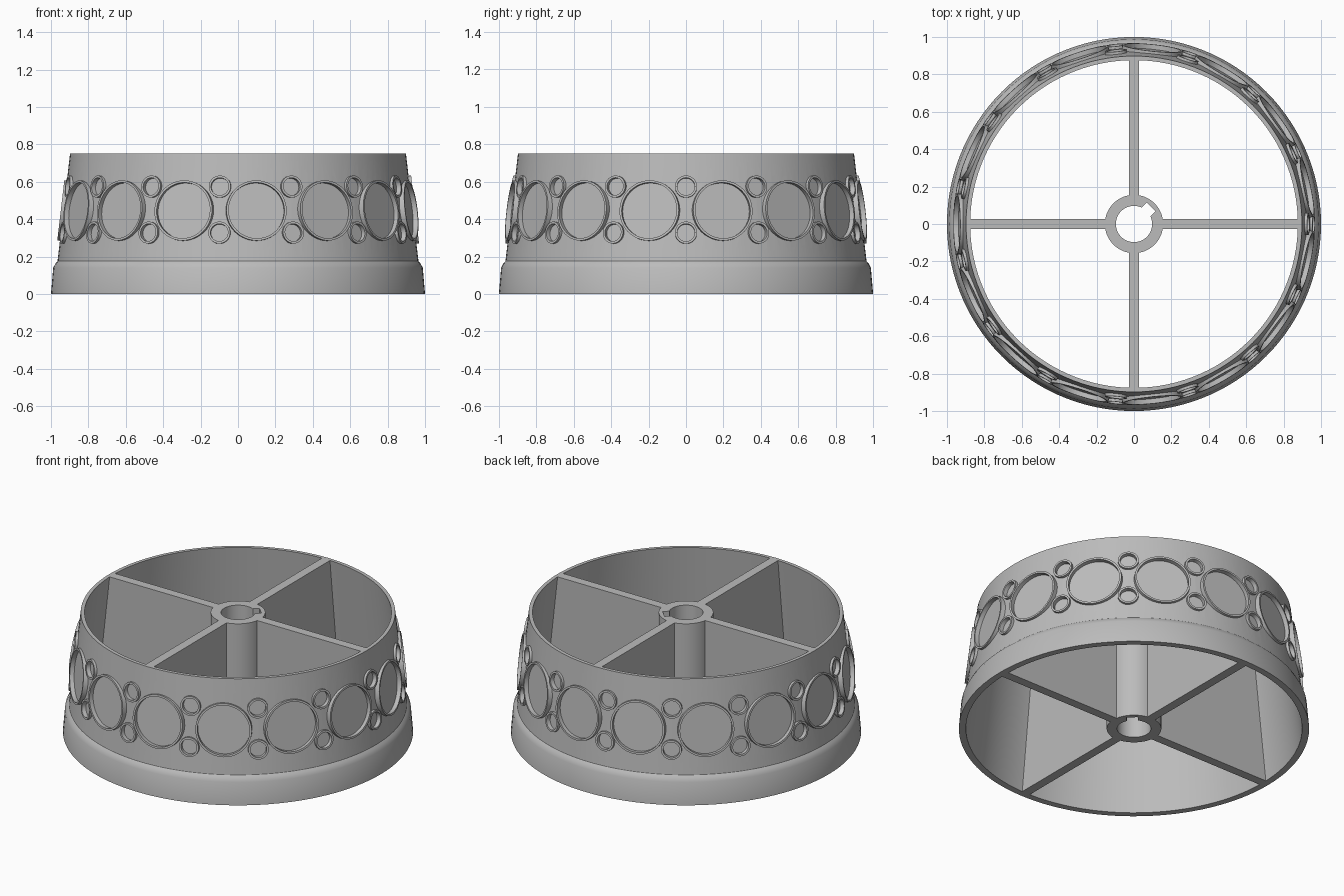
import bpy, bmesh, math
from mathutils import Matrix

cube = bpy.data.objects.get("Cube")
if cube:
    bpy.data.objects.remove(cube, do_unlink=True)

grey = bpy.data.materials.new("plain_grey")
grey.use_nodes = True
grey.diffuse_color = (0.5, 0.5, 0.5, 1)
grey.node_tree.nodes["Principled BSDF"].inputs["Base Color"].default_value = (0.5, 0.5, 0.5, 1)

HEIGHT = 0.75
REPEATS = 15
STEP = math.tau / REPEATS


def lathe(bm, profile, segments, closed=True, matrix=Matrix()):
    """Revolve (radius, z) points around local z, then place with matrix."""
    rings = []
    for r, z in profile:
        if r == 0:
            rings.append([bm.verts.new(matrix @ Matrix.Translation((0, 0, z)).translation)] * segments)
            continue
        angles = [math.tau * i / segments for i in range(segments)]
        rings.append([bm.verts.new((matrix @ Matrix.Translation(
            (r * math.cos(a), r * math.sin(a), z))).translation) for a in angles])
    pairs = list(zip(rings, rings[1:]))
    if closed:
        pairs.append((rings[-1], rings[0]))
    for low, high in pairs:
        for i in range(segments):
            j = (i + 1) % segments
            corners = list(dict.fromkeys((low[i], low[j], high[j], high[i])))
            bm.faces.new(corners)


def finish(name, bm):
    bmesh.ops.recalc_face_normals(bm, faces=bm.faces)
    mesh = bpy.data.meshes.new(name)
    bm.to_mesh(mesh)
    bm.free()
    obj = bpy.data.objects.new(name, mesh)
    bpy.context.collection.objects.link(obj)
    mesh.materials.append(grey)
    return obj


def activate(obj):
    bpy.ops.object.select_all(action='DESELECT')
    obj.select_set(True)
    bpy.context.view_layer.objects.active = obj


def smooth(obj):
    activate(obj)
    bpy.ops.object.shade_smooth_by_angle(angle=math.radians(30))


def cut(obj, cutter):
    mod = obj.modifiers.new("cut", 'BOOLEAN')
    mod.operation = 'DIFFERENCE'
    mod.solver = 'EXACT'
    mod.object = cutter
    activate(obj)
    bpy.ops.object.modifier_apply(modifier=mod.name)
    bpy.data.objects.remove(cutter, do_unlink=True)


# Tapered wall with a stepped foot band
SLOPE = 0.1165


def wall_radius(z):
    return 0.965 - SLOPE * (z - 0.175)


bm = bmesh.new()
lathe(bm, [(1, 0), (0.988, 0.14), (0.976, 0.163), (0.965, 0.175),
           (wall_radius(HEIGHT), HEIGHT), (0.876, HEIGHT), (0.96, 0)], 120)
wall = finish("outer_wall", bm)

# Flat recessed medallions: one large row, two small rows between them
medallions = []
for k in range(REPEATS):
    medallions.append(((k + 0.5) * STEP, 0.445, 0.162))
    medallions.append((k * STEP, 0.573, 0.059))
    medallions.append((k * STEP, 0.327, 0.059))

discs, cutters = bmesh.new(), bmesh.new()
for angle, z, r in medallions:
    place = (Matrix.Rotation(angle, 4, 'Z')
             @ Matrix.Translation((wall_radius(z), 0, z))
             @ Matrix.Rotation(math.pi / 2 - math.atan(SLOPE), 4, 'Y'))
    inner = r - 0.012
    lathe(discs, [(0, -0.012), (inner, -0.012), (inner, 0.014), (r, 0.014), (r, -0.018)],
          48, closed=False, matrix=place)
    mid = r - 0.006
    lathe(cutters, [(0, -0.016), (mid, -0.016), (mid, 0.05), (0, 0.05)],
          48, closed=False, matrix=place)
cut(wall, finish("medallion_cutter", cutters))
smooth(wall)
smooth(finish("medallions", discs))

# Central hub with a keyway in its bore
bm = bmesh.new()
lathe(bm, [(0.156, 0), (0.156, HEIGHT), (0.097, HEIGHT), (0.097, 0)], 64)
hub = finish("hub", bm)
bm = bmesh.new()
bmesh.ops.create_cube(bm, size=1, matrix=Matrix.Rotation(math.pi / 4, 4, 'Z')
                      @ Matrix.Translation((0.095, 0, HEIGHT / 2))
                      @ Matrix.Diagonal((0.07, 0.065, 1, 1)))
cut(hub, finish("keyway_cutter", bm))
smooth(hub)

# Four full-height spoke walls that follow the taper
for k, name in enumerate(("left", "back", "right", "front")):
    bm = bmesh.new()
    outline = [(0.145, 0), (0.968, 0), (0.884, HEIGHT), (0.145, HEIGHT)]
    face = bm.faces.new([bm.verts.new((x, -0.028, z)) for x, z in outline])
    new = bmesh.ops.extrude_face_region(bm, geom=[face])["geom"]
    bmesh.ops.translate(bm, vec=(0, 0.056, 0),
                        verts=[v for v in new if isinstance(v, bmesh.types.BMVert)])
    bmesh.ops.rotate(bm, verts=bm.verts, matrix=Matrix.Rotation(k * math.pi / 2, 3, 'Z'))
    finish(name + "_spoke", bm)
